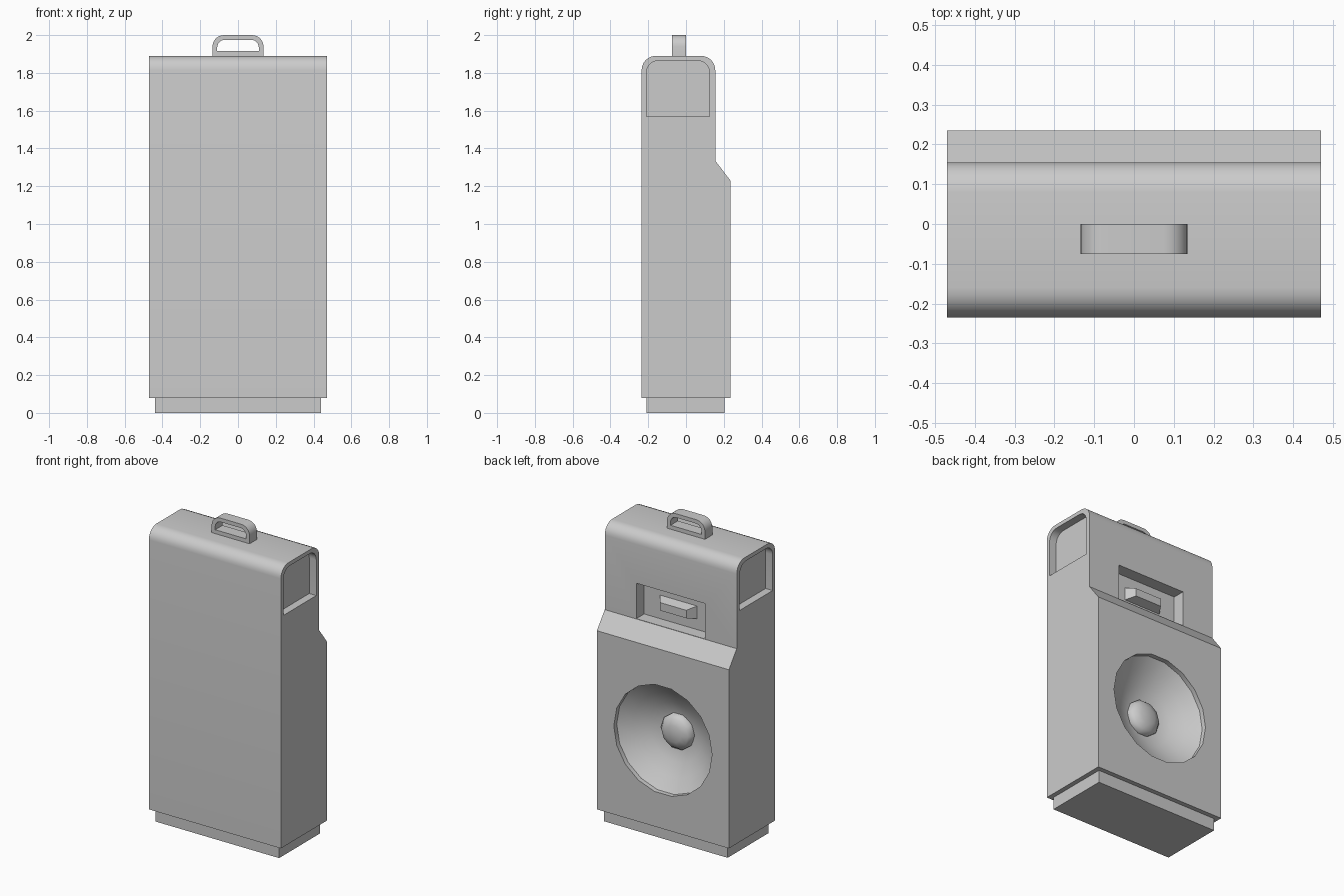
import bpy, bmesh, math

if "Cube" in bpy.data.objects:
    bpy.data.objects.remove(bpy.data.objects["Cube"])


def make_object(name, bm):
    bmesh.ops.remove_doubles(bm, verts=bm.verts, dist=1e-5)
    bmesh.ops.recalc_face_normals(bm, faces=bm.faces)
    mesh = bpy.data.meshes.new(name)
    bm.to_mesh(mesh)
    bm.free()
    obj = bpy.data.objects.new(name, mesh)
    bpy.context.collection.objects.link(obj)
    return obj


def smooth(obj, degrees=30):
    bpy.ops.object.select_all(action='DESELECT')
    obj.select_set(True)
    bpy.context.view_layer.objects.active = obj
    bpy.ops.object.shade_smooth_by_angle(angle=math.radians(degrees))


def arc(cx, cy, r, a0, a1, n=6):
    return [(cx + r * math.cos(math.radians(a0 + (a1 - a0) * i / n)),
             cy + r * math.sin(math.radians(a0 + (a1 - a0) * i / n))) for i in range(n + 1)]


def arch(u0, u1, v0, v1, r):
    """Rectangle with rounded top corners."""
    return ([(u0, v0), (u1, v0)] + arc(u1 - r, v1 - r, r, 0, 90)
            + arc(u0 + r, v1 - r, r, 90, 180))


def prism(name, points, d0, d1, axis):
    """Extrude a (horizontal, z) outline along x or y."""
    bm = bmesh.new()
    rings = []
    for d in (d0, d1):
        rings.append([bm.verts.new((d, u, v) if axis == 'x' else (u, d, v)) for u, v in points])
        bm.faces.new(rings[-1])
    n = len(points)
    for i in range(n):
        j = (i + 1) % n
        bm.faces.new((rings[0][i], rings[0][j], rings[1][j], rings[1][i]))
    return make_object(name, bm)


def box(name, x, y, z):
    return prism(name, [(x[0], z[0]), (x[1], z[0]), (x[1], z[1]), (x[0], z[1])], *y, 'y')


def lathe(name, profile, z, steps):
    """Spin (radius, y) points around a y-directed axis at height z."""
    bm = bmesh.new()
    verts = [bm.verts.new((r, y, z)) for r, y in profile]
    edges = [bm.edges.new(pair) for pair in zip(verts, verts[1:])]
    bmesh.ops.spin(bm, geom=verts + edges, cent=(0, 0, z), axis=(0, 1, 0),
                   angle=math.tau, steps=steps)
    return make_object(name, bm)


def cut(obj, cutter):
    cutter.hide_render = True
    mod = obj.modifiers.new("cut", 'BOOLEAN')
    mod.operation, mod.solver, mod.object = 'DIFFERENCE', 'EXACT', cutter
    bpy.context.view_layer.objects.active = obj
    bpy.ops.object.modifier_apply(modifier=mod.name)
    bpy.data.objects.remove(cutter)


# Cabinet with rounded top edges and a thicker lower back
R = 0.075
profile = ([(-0.235, 0.08), (0.235, 0.08), (0.235, 1.23), (0.155, 1.335)]
           + arc(0.155 - R, 1.89 - R, R, 0, 90) + arc(-0.235 + R, 1.89 - R, R, 90, 180))
cabinet = prism("cabinet", profile, -0.47, 0.47, 'x')

# Grip recesses on both sides
for s in (-1, 1):
    cut(cabinet, prism("side_cutter", arch(-0.21, 0.125, 1.57, 1.865, 0.065),
                       s * 0.42, s * 0.6, 'x'))

# Rear control recess
cut(cabinet, box("rear_cutter", (-0.245, 0.245), (0.075, 0.4), (1.337, 1.565)))

# Speaker cone
cut(cabinet, lathe("cone_cutter", [(0, 0.4), (0.35, 0.4), (0.35, 0.205), (0.27, 0.147),
                                   (0.19, 0.103), (0.11, 0.075), (0, 0.075)], 0.65, 18))
smooth(cabinet)

# Speaker dome
dome = lathe("speaker_dome", [(0, 0.065), (0.115, 0.065), (0.115, 0.09), (0.095, 0.115),
                              (0.055, 0.13), (0, 0.135)], 0.65, 10)
smooth(dome, 40)

# Plinth
box("plinth", (-0.44, 0.44), (-0.21, 0.205), (0, 0.08))

# Tapered control block in the rear recess
block = box("control_block", (-0.135, 0.135), (0.07, 0.132), (1.405, 1.49))
for v in block.data.vertices:
    if v.co.y > 0.1:
        v.co.x *= 0.7
        v.co.z = 1.447 + (v.co.z - 1.447) * 0.6

# Carry handle
handle = prism("carry_handle", arch(-0.135, 0.135, 1.885, 2.0, 0.06), -0.075, 0, 'y')
cut(handle, prism("handle_cutter", arch(-0.11, 0.11, 1.915, 1.975, 0.04), -0.2, 0.2, 'y'))
smooth(handle)
